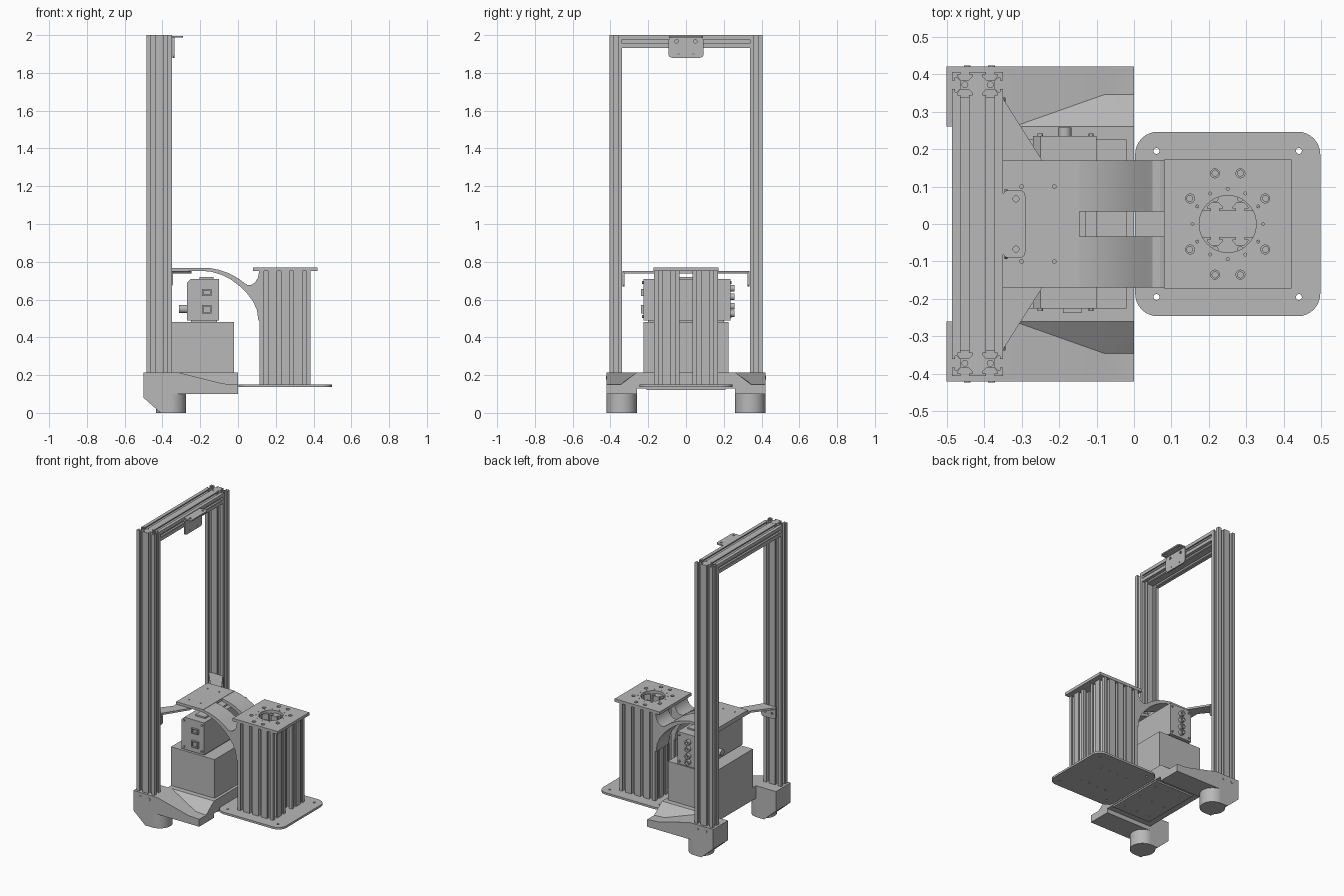
import bpy, bmesh
from math import sin, cos, pi, radians
from mathutils import Matrix, Vector

cube = bpy.data.objects.get("Cube")
if cube:
    bpy.data.objects.remove(cube, do_unlink=True)

grey = bpy.data.materials.new("machine grey")
grey.use_nodes = True
COLOUR = (0.48, 0.48, 0.48, 1)
grey.diffuse_color = COLOUR
grey.node_tree.nodes["Principled BSDF"].inputs["Base Color"].default_value = COLOUR

# Local u, v and extrusion directions for each axis
AXES = {"x": ((0, 1, 0), (0, 0, 1), (1, 0, 0)),
        "y": ((1, 0, 0), (0, 0, 1), (0, -1, 0)),
        "z": ((1, 0, 0), (0, 1, 0), (0, 0, 1))}


def finish(name, bm):
    bmesh.ops.remove_doubles(bm, verts=bm.verts, dist=0.0001)
    bmesh.ops.recalc_face_normals(bm, faces=bm.faces)
    mesh = bpy.data.meshes.new(name)
    bm.to_mesh(mesh)
    bm.free()
    mesh.materials.clear()
    mesh.materials.append(grey)
    for p in mesh.polygons:
        p.use_smooth = True
        p.material_index = 0
    mesh.set_sharp_from_angle(angle=radians(30))
    ob = bpy.data.objects.new(name, mesh)
    bpy.context.scene.collection.objects.link(ob)
    return ob


def prism(name, loops, axis, a, b):
    """Extrude an outline, with further loops as holes, from a to b."""
    curve = bpy.data.curves.new(name, "CURVE")
    curve.dimensions = "2D"
    curve.fill_mode = "BOTH"
    curve.extrude = (b - a) / 2
    for loop in loops:
        s = curve.splines.new("POLY")
        s.points.add(len(loop) - 1)
        for p, (u, v) in zip(s.points, loop):
            p.co = (u, v, 0, 1)
        s.use_cyclic_u = True
    helper = bpy.data.objects.new(name + " outline", curve)
    bpy.context.scene.collection.objects.link(helper)
    deps = bpy.context.evaluated_depsgraph_get()
    raw = bpy.data.meshes.new_from_object(helper.evaluated_get(deps))
    bpy.data.objects.remove(helper)
    bpy.data.curves.remove(curve)
    bm = bmesh.new()
    bm.from_mesh(raw)
    bpy.data.meshes.remove(raw)
    m = Matrix(AXES[axis]).transposed().to_4x4()
    m.translation = Vector([abs(c) for c in AXES[axis][2]]) * (a + b) / 2
    bm.transform(m)
    return finish(name, bm)


def hull(name, points):
    bm = bmesh.new()
    for p in points:
        bm.verts.new(p)
    bmesh.ops.convex_hull(bm, input=bm.verts)
    return finish(name, bm)


def ring(u, v, r, n=20):
    return [(u + r * cos(2 * pi * i / n), v + r * sin(2 * pi * i / n)) for i in range(n)]


def rect(u0, u1, v0, v1, r=0.0):
    if not r:
        return [(u0, v0), (u1, v0), (u1, v1), (u0, v1)]
    corners = [(u1 - r, v1 - r), (u0 + r, v1 - r), (u0 + r, v0 + r), (u1 - r, v0 + r)]
    return [(u + r * cos((k + i / 8) * pi / 2), v + r * sin((k + i / 8) * pi / 2))
            for k, (u, v) in enumerate(corners) for i in range(9)]


def box(name, x0, x1, y0, y1, z0, z1):
    return prism(name, [rect(x0, x1, y0, y1)], "z", z0, z1)


CELL = 0.0675
SLOT = [(-0.011, 0), (-0.011, 0.007), (-0.02, 0.007), (-0.02, 0.011), (-0.011, 0.021),
        (0.011, 0.021), (0.02, 0.011), (0.02, 0.007), (0.011, 0.007), (0.011, 0)]


def slotted(name, u, v, nu, nv, axis, a, b):
    """Slotted aluminium bar, nu by nv cells, centred on u, v."""
    outline = []
    w, h = nu * CELL / 2, nv * CELL / 2
    sides = [((-w, -h), (1, 0), nu), ((w, -h), (0, 1), nv),
             ((w, h), (-1, 0), nu), ((-w, h), (0, -1), nv)]
    for (pu, pv), (du, dv), n in sides:
        outline.append((u + pu, v + pv))
        for k in range(n):
            for t, d in SLOT:
                s = (k + 0.5) * CELL + t
                outline.append((u + pu + du * s - dv * d, v + pv + dv * s + du * d))
    bores = [ring(u - w + (i + 0.5) * CELL, v - h + (j + 0.5) * CELL, 0.008, 12)
             for i in range(nu) for j in range(nv)]
    return prism(name, [outline] + bores, axis, a, b)


# Upright frame
for side, s in (("left", 1), ("right", -1)):
    slotted(side + " column", -0.4175, s * 0.3715, 2, 1, "z", 0.15, 2)
slotted("top beam", -0.4175, 1.966, 2, 1, "y", -0.338, 0.338)

# Small bracket on the top beam
prism("top bracket flange", [rect(-0.35, -0.29, -0.09, 0.09, 0.015)]
      + [ring(-0.315, y, 0.008) for y in (-0.067, 0.067)], "z", 1.987, 1.996)
prism("top bracket plate", [rect(-0.093, 0.093, 1.88, 1.99, 0.02)]
      + [ring(y, 1.967, 0.009) for y in (-0.05, 0.05)]
      + [ring(y, 1.9, 0.004, 10) for y in (-0.04, 0.04)], "x", -0.346, -0.337)

# Base: raised middle, sloping shoulders, side rails and feet
box("base middle", -0.35, 0, -0.26, 0.26, 0.13, 0.215)
prism("base tray", [rect(-0.3, -0.005, -0.21, 0.21)]
      + [ring(x, y, 0.006, 10) for x in (-0.25, -0.15, -0.05) for y in (-0.15, 0, 0.15)],
      "z", 0.12, 0.131)
rail = [(-0.5, 0.08), (-0.5, 0.215), (-0.32, 0.215), (-0.08, 0.155), (0, 0.15),
        (0, 0.1), (-0.355, 0.1), (-0.355, 0), (-0.41, 0)]
for side, s in (("left", 1), ("right", -1)):
    y0, y1 = sorted((s * 0.26, s * 0.42))
    prism(side + " base rail", [rail], "y", y0, y1)
    hull(side + " base shoulder",
         [(-0.32, s * 0.26, 0.215), (0, s * 0.26, 0.215), (0, s * 0.345, 0.15),
          (-0.08, s * 0.345, 0.155), (-0.32, s * 0.26, 0.11), (0, s * 0.26, 0.11),
          (0, s * 0.345, 0.11), (-0.08, s * 0.345, 0.11)])
    prism(side + " foot front", [ring(-0.355, s * 0.34, 0.08, 40)], "z", 0, 0.102)
    ya, yb = sorted((s * 0.419, s * 0.423))
    for x in (-0.445, -0.38):
        prism(side + " base screw", [ring(x, 0.185, 0.009)], "y", ya, yb)

# Power box
box("power box", -0.35, -0.02, -0.225, 0.225, 0.2, 0.48)

# Device on the power box, with ports on one side and sockets on the other
prism("device body", [[(-0.27, 0.49), (-0.1, 0.49), (-0.1, 0.71), (-0.25, 0.71), (-0.27, 0.69)]],
      "y", -0.225, 0.235)
box("device lid", -0.205, -0.13, -0.17, 0.17, 0.7, 0.72)
box("device stand", -0.25, -0.11, -0.2, 0.2, 0.475, 0.495)
prism("device knob", [ring(0.05, 0.55, 0.022)], "x", -0.312, -0.265)
for z0, z1 in ((0.62, 0.655), (0.525, 0.57)):
    prism("port frame", [rect(-0.19, -0.14, z0, z1), rect(-0.183, -0.147, z0 + 0.007, z1 - 0.007)],
          "y", -0.238, -0.224)
for z in (0.525, 0.565, 0.615, 0.66):
    prism("socket", [ring(-0.185, z, 0.018), ring(-0.185, z, 0.009)], "y", 0.234, 0.258)
for x in (-0.25, -0.115):
    for z in (0.51, 0.69):
        prism("device screw", [ring(x, z, 0.007, 12)], "y", -0.232, 0.242)

# Bridge plate with wings clamped to the columns
prism("bridge plate", [rect(-0.35, -0.145, -0.17, 0.17)]
      + [ring(x, y, 0.005, 10) for x in (-0.3, -0.213) for y in (-0.1, 0.1)], "z", 0.75, 0.768)
wing = [(-0.35, 0), (-0.35, 0.2), (-0.45, 0.325), (-0.45, 0.336), (-0.35, 0.336), (-0.245, 0.17), (-0.245, 0)]
prism("bridge wings", [wing + [(x, -y) for x, y in wing[-2:0:-1]]], "z", 0.738, 0.751)
for side, s in (("left", 1), ("right", -1)):
    y0, y1 = sorted((s * 0.325, s * 0.337))
    prism(side + " wing tab", [rect(-0.45, -0.343, 0.67, 0.75, 0.015)]
          + [ring(x, 0.705, 0.008, 12) for x in (-0.425, -0.37)], "y", y0, y1)

# Curved arms from the bridge to the pedestal
arm = [(-0.2, 0.752), (-0.2, 0.766), (-0.145, 0.766), (-0.1, 0.757), (-0.05, 0.74), (0, 0.713),
       (0.03, 0.69), (0.05, 0.677), (0.07, 0.677), (0.09, 0.69), (0.105, 0.715), (0.112, 0.75),
       (0.118, 0.75), (0.118, 0.49), (0.108, 0.49), (0.1, 0.545), (0.08, 0.59), (0.05, 0.63),
       (0.01, 0.67), (-0.04, 0.708), (-0.09, 0.732), (-0.145, 0.748)]
for side, s in (("left", 1), ("right", -1)):
    y0, y1 = sorted((s * 0.034, s * 0.17))
    prism(side + " curved arm", [arm], "y", y0, y1)
    # Pedestal bars
    slotted(side + " pedestal bar", 0.25, s * 0.102, 4, 2, "z", 0.148, 0.752)

# Pedestal plates with screw holes
holes = [ring(0.25 + sx * x, sy * y, 0.012, 16) for x, y in ((0.034, 0.135), (0.1, 0.068))
         for sx in (1, -1) for sy in (1, -1)]
holes += [ring(0.25 + 0.094 * cos(i * pi / 6), 0.094 * sin(i * pi / 6), 0.004, 8) for i in range(12)]
prism("pedestal top plate", [rect(0.08, 0.42, -0.172, 0.172), ring(0.25, 0, 0.076, 48)] + holes,
      "z", 0.75, 0.77)
prism("pedestal base plate", [rect(0.003, 0.497, -0.246, 0.246, 0.06)]
      + [ring(x, y, 0.008, 14) for x in (0.06, 0.44) for y in (-0.195, 0.195)]
      + [ring(0.25 + x, y, 0.006, 10) for x in (-0.1, -0.034, 0.034, 0.1) for y in (-0.1, 0.1)],
      "z", 0.136, 0.15)
